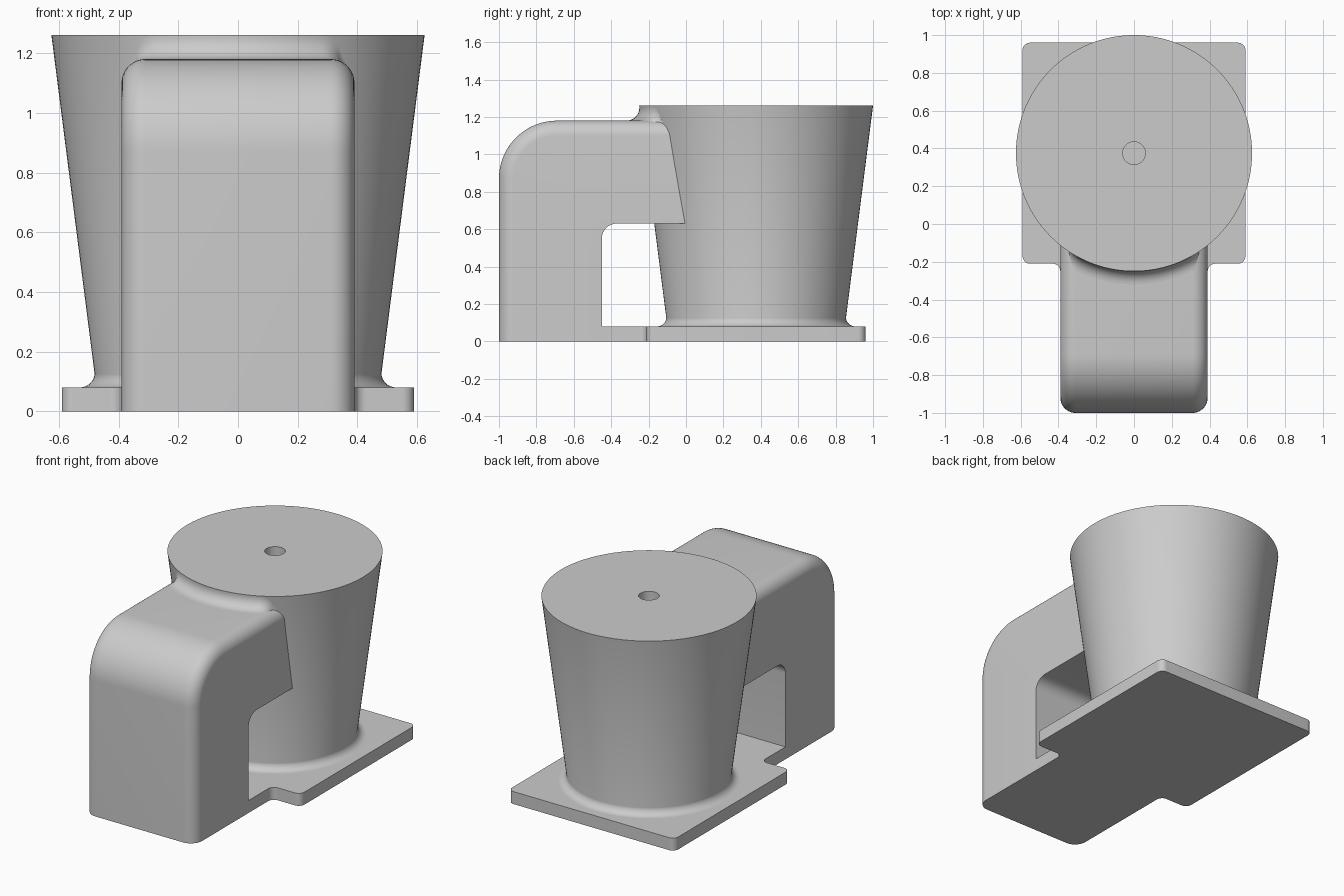
import bpy, bmesh, math

cube = bpy.data.objects.get("Cube")
if cube:
    bpy.data.objects.remove(cube, do_unlink=True)

grey = bpy.data.materials.new("plain grey")
grey.use_nodes = True
colour = (0.6, 0.6, 0.6, 1)
grey.diffuse_color = colour
grey.node_tree.nodes["Principled BSDF"].inputs["Base Color"].default_value = colour

AXIS_Y = 0.375     # centre of the cup
TOP = 1.26         # cup height
ARM_TOP = 1.18
ARM_HALF = 0.39
PLATE = 0.08       # plate thickness
ROUND = 0.08       # rounding and fillet radius


def finish(name, bm):
    bmesh.ops.recalc_face_normals(bm, faces=bm.faces)
    mesh = bpy.data.meshes.new(name)
    bm.to_mesh(mesh)
    bm.free()
    mesh.materials.append(grey)
    obj = bpy.data.objects.new(name, mesh)
    bpy.context.collection.objects.link(obj)
    bpy.ops.object.select_all(action='DESELECT')
    obj.select_set(True)
    bpy.context.view_layer.objects.active = obj
    bpy.ops.object.shade_smooth_by_angle(angle=math.radians(30))
    return obj


def loft(name, sections):
    """Skin closed sections that share a point count, capping both ends."""
    bm = bmesh.new()
    rings = [[bm.verts.new(p) for p in s] for s in sections]
    n = len(rings[0])
    for a, b in zip(rings, rings[1:]):
        for i in range(n):
            j = (i + 1) % n
            bm.faces.new((a[i], a[j], b[j], b[i]))
    bm.faces.new(rings[0])
    bm.faces.new(rings[-1])
    return finish(name, bm)


def arc(cx, cy, r, start, end, steps):
    angles = [math.radians(start + (end - start) * i / steps) for i in range(steps + 1)]
    return [(cx + r * math.cos(a), cy + r * math.sin(a)) for a in angles]


def cup_radius(z):
    return 0.625 - 0.123 * (TOP - z)


# Base plate with a tongue reaching the arm, vertical corners rounded
half = [(0.59, 0.96), (0.59, -0.21), (ARM_HALF, -0.21), (ARM_HALF, -0.45)]
outline = half + [(-x, y) for x, y in reversed(half)]
bm = bmesh.new()
face = bm.faces.new([bm.verts.new((x, y, 0)) for x, y in outline])
out = bmesh.ops.extrude_face_region(bm, geom=[face], use_keep_orig=True)
for v in out["geom"]:
    if isinstance(v, bmesh.types.BMVert):
        v.co.z = PLATE
corners = [e for e in bm.edges
           if abs(e.verts[0].co.z - e.verts[1].co.z) > 0.01 and e.verts[0].co.y > -0.4]
bmesh.ops.bevel(bm, geom=corners, offset=0.04, offset_type='OFFSET',
                segments=8, profile=0.5, affect='EDGES')
finish("base_plate", bm)

# Tapered cup: spun profile with a foot fillet and a small blind hole
foot = 0.05
profile = [(0, PLATE - 0.04), (0.53, PLATE - 0.04)]
profile += arc(cup_radius(PLATE) + foot, PLATE + foot, foot, 270, 187, 8)
profile += [(0.625, TOP), (0.06, TOP), (0.06, TOP - 0.2), (0, TOP - 0.2)]
bm = bmesh.new()
verts = [bm.verts.new((r, AXIS_Y, z)) for r, z in profile]
edges = [bm.edges.new(pair) for pair in zip(verts, verts[1:])]
bmesh.ops.spin(bm, geom=verts + edges, cent=(0, AXIS_Y, 0), axis=(0, 0, 1),
               angle=math.tau, steps=128, use_merge=True)
bmesh.ops.remove_doubles(bm, verts=bm.verts, dist=0.0001)
finish("tapered_cup", bm)


# Arm: side profile lofted across x, shrinking along the rounded outer edges
def arm_section(x, inset):
    pts = [(-0.45, 0), (-1 + inset, 0)]
    pts += arc(-0.69, ARM_TOP - 0.31, 0.31 - inset, 180, 90, 20)
    pts += [(0.2, ARM_TOP - inset), (0.2, 0.63)]
    pts += arc(-0.37, 0.55, 0.08, 90, 180, 8)
    return [(x, y, z) for y, z in pts]


right = [(ARM_HALF - ROUND + ROUND * math.sin(t), ROUND * (1 - math.cos(t)))
         for t in [math.pi / 2 * i / 10 for i in range(11)]]
steps = [(-x, d) for x, d in reversed(right)] + right
loft("arm", [arm_section(x, d) for x, d in steps])


# Fillet between the arm top and the cup, fading out at the arm's sides
def fillet_section(a):
    s = abs(math.sin(a))
    r0 = cup_radius(ARM_TOP)
    f = max(0.002, min(ROUND, 0.385 / max(s, 0.01) - r0))
    over = min(ROUND, max(0, (r0 + f) * s - (ARM_HALF - ROUND)))
    z0 = ARM_TOP - ROUND + math.sqrt(ROUND ** 2 - over ** 2)
    pts = [(cup_radius(z) + r, z) for r, z in arc(f, z0 + f, f, 270, 180, 10)]
    pts += [(r0 - 0.05, z0 - 0.02), (r0 + f * 0.9, z0 - 0.02)]
    return [(r * math.sin(a), AXIS_Y - r * math.cos(a), z) for r, z in pts]


loft("arm_fillet", [fillet_section(math.radians(38.5 * i / 40)) for i in range(-40, 41)])
